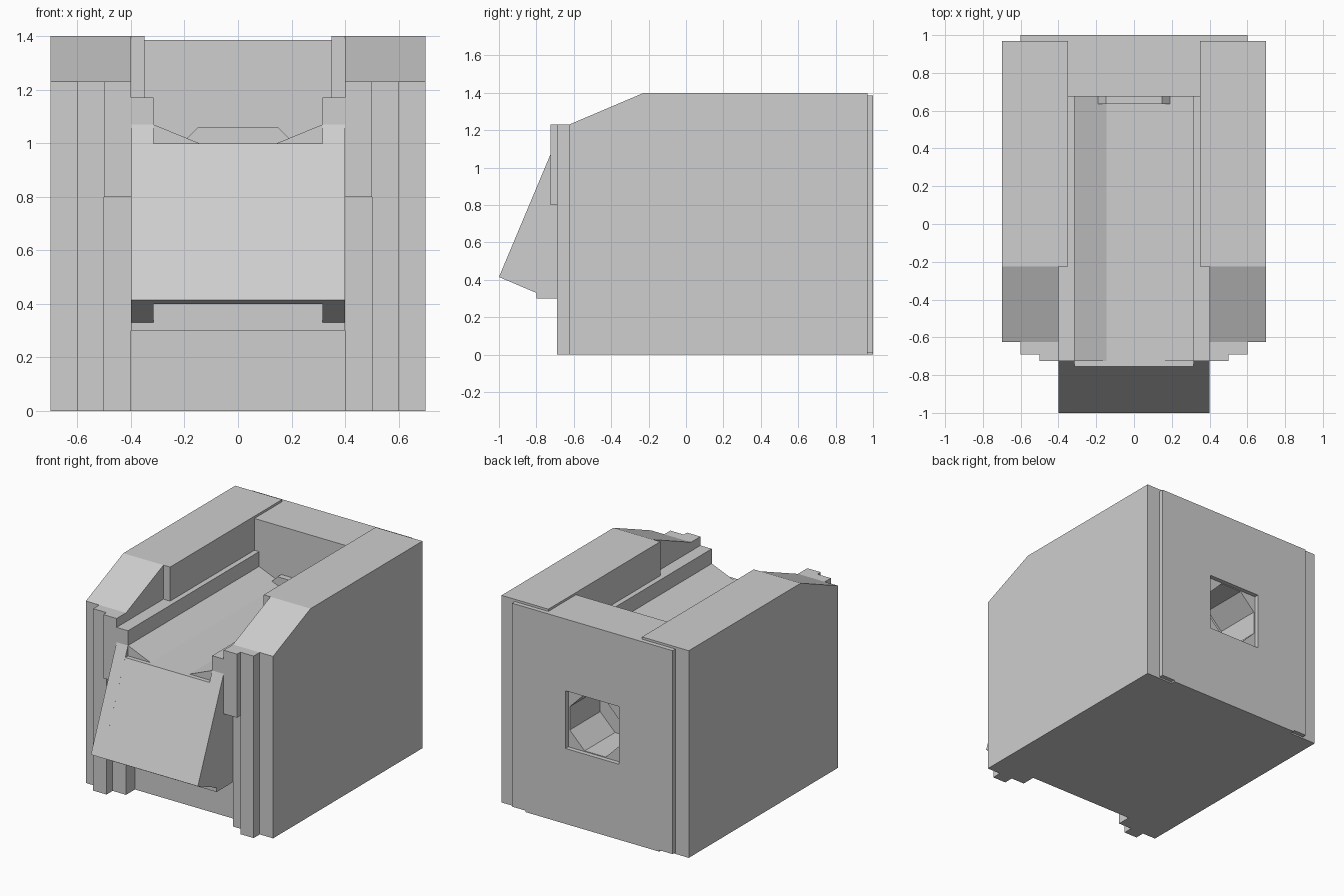
import bpy, bmesh, math

cube = bpy.data.objects.get("Cube")
if cube:
    bpy.data.objects.remove(cube, do_unlink=True)

grey = bpy.data.materials.new("plain_grey")
grey.use_nodes = True
grey.diffuse_color = (0.62, 0.62, 0.62, 1)
grey.node_tree.nodes["Principled BSDF"].inputs["Base Color"].default_value = grey.diffuse_color


def prism(name, outline, axis, low, high):
    """Extrude an outline along x (outline in y, z) or along y (outline in x, z)."""
    bm = bmesh.new()
    place = (lambda a, b: (low, a, b)) if axis == "x" else (lambda a, b: (a, low, b))
    face = bm.faces.new([bm.verts.new(place(a, b)) for a, b in outline])
    moved = bmesh.ops.extrude_face_region(bm, geom=[face])["geom"]
    for v in moved:
        if isinstance(v, bmesh.types.BMVert):
            v.co["xy".index(axis)] = high
    bmesh.ops.recalc_face_normals(bm, faces=bm.faces)
    mesh = bpy.data.meshes.new(name)
    bm.to_mesh(mesh)
    bm.free()
    mesh.materials.append(grey)
    obj = bpy.data.objects.new(name, mesh)
    bpy.context.collection.objects.link(obj)
    return obj


def box(name, x, y, z):
    return prism(name, [(y[0], z[0]), (y[1], z[0]), (y[1], z[1]), (y[0], z[1])], "x", *x)


def octagon(apothem, height):
    r = apothem / math.cos(math.pi / 8)
    angles = [math.pi / 8 + i * math.pi / 4 for i in range(8)]
    return [(r * math.cos(a), height + r * math.sin(a)) for a in angles]


def cut(obj, cutter):
    mod = obj.modifiers.new("cut", "BOOLEAN")
    mod.operation = "DIFFERENCE"
    mod.solver = "EXACT"
    mod.object = cutter
    bpy.context.view_layer.objects.active = obj
    bpy.ops.object.modifier_apply(modifier=mod.name)


# Side walls, lips, guide posts, hooks and chute cheeks, on both sides
wall = [(-0.625, 0), (0.97, 0), (0.97, 1.4), (-0.225, 1.4), (-0.625, 1.23)]
cheek = [(-0.725, 1.07), (-1, 0.415), (-0.8, 0.33), (-0.8, 0.3), (-0.6, 0.3), (-0.6, 1.07)]
for side, s in (("left", 1), ("right", -1)):
    prism(side + "_wall", wall, "x", 0.4 * s, 0.7 * s)
    box(side + "_lip", (0.35 * s, 0.4 * s), (-0.225, 0.97), (1.17, 1.4))
    box(side + "_post", (0.5 * s, 0.6 * s), (-0.69, -0.625), (0, 1.23))
    box(side + "_hook", (0.4 * s, 0.5 * s), (-0.725, -0.625), (0.8, 1.23))
    prism(side + "_chute_cheek", cheek, "x", 0.315 * s, 0.4 * s)

# Sloped chute with a notch underneath
chute = [(-0.754, 1), (-1, 0.415), (-0.965, 0.4), (-0.8, 0.4), (-0.8, 0.3), (-0.6, 0.3), (-0.6, 1)]
prism("chute", chute, "x", -0.315, 0.315)

# Trough bed with sloped sides and ledges, above a recessed front panel
half = [(0.4, 0.3), (0.4, 1.17), (0.315, 1.17), (0.315, 1.07), (0.145, 1)]
bed = prism("trough_bed", half + [(-x, z) for x, z in reversed(half)], "y", -0.725, 0.675)
box("front_panel", (-0.4, 0.4), (-0.53, 0.675), (0, 0.3))

# Rear block, back plate and octagonal drum
rear = box("rear_block", (-0.4, 0.4), (0.675, 0.97), (0, 1.385))
plate = box("back_plate", (-0.6, 0.6), (0.97, 1), (0.01, 1.385))
box("back_plate_foot", (-0.5, 0.5), (0.97, 1), (0, 0.01))
drum = prism("drum", octagon(0.36, 0.7), "y", 0.635, 0.72)

# Square opening in the plate leading to an octagonal socket
square = box("square_cutter", (-0.2, 0.2), (0.9, 1.1), (0.51, 0.9))
socket = prism("socket_cutter", octagon(0.19, 0.705), "y", 0.645, 1.1)
cut(plate, square)
for part in (rear, bed, drum):
    cut(part, socket)
for cutter in (square, socket):
    bpy.data.objects.remove(cutter, do_unlink=True)
